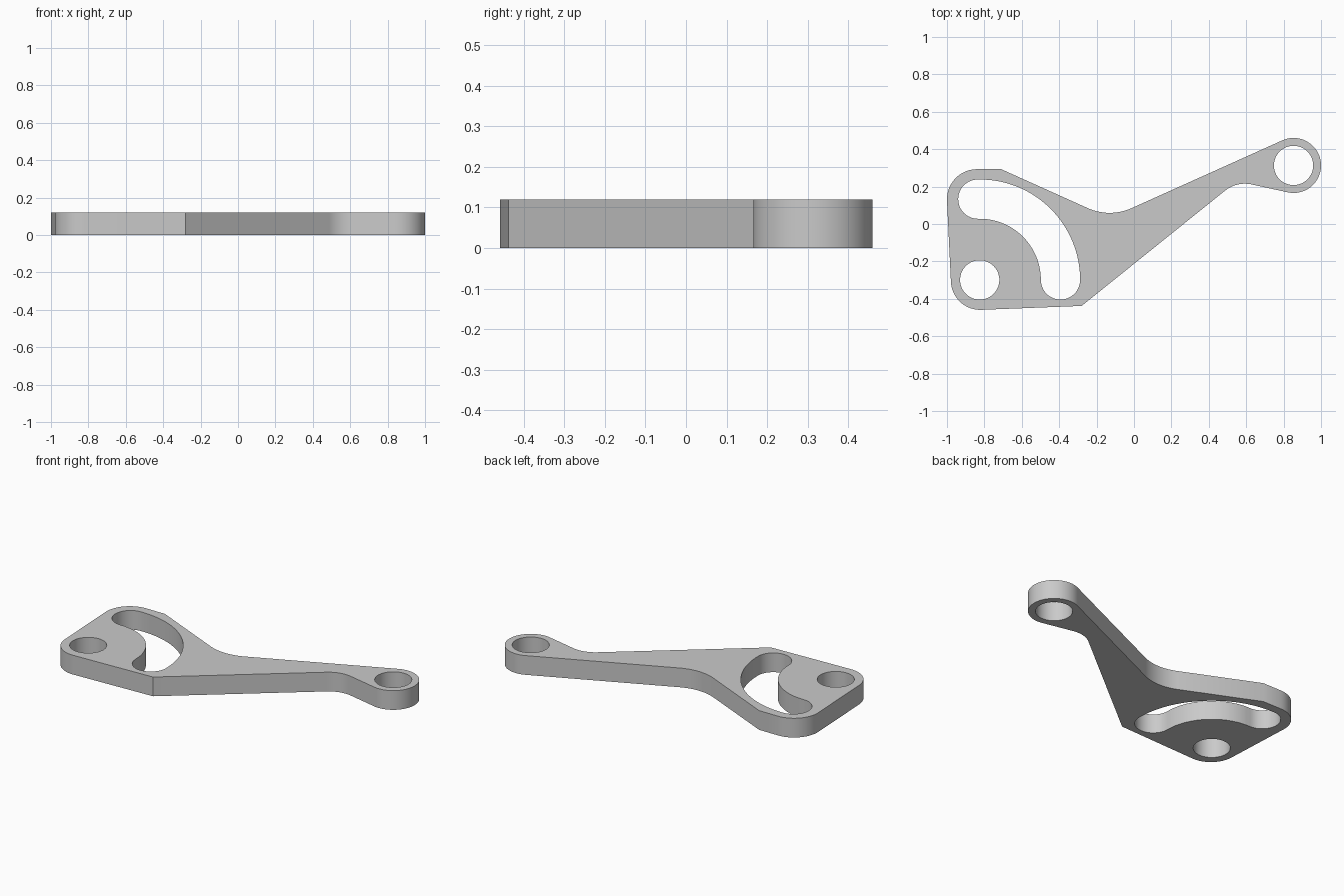
import bpy
from math import cos, sin, radians, tan, atan2, pi
from mathutils import Vector

THICKNESS = 0.12
PIVOT = (-0.825, -0.299)
EYE = (0.853, 0.313)

cube = bpy.data.objects.get("Cube")
if cube:
    bpy.data.objects.remove(cube, do_unlink=True)


def arc(centre, radius, start, end, steps=24):
    """Points along an arc, angles in degrees."""
    angles = [radians(start + (end - start) * i / steps) for i in range(steps + 1)]
    return [(centre[0] + radius * cos(a), centre[1] + radius * sin(a)) for a in angles]


def fillet(before, corner, after, radius, steps=14):
    """Tangent arc that rounds a corner between two straight edges."""
    c = Vector(corner)
    u = (Vector(before) - c).normalized()
    v = (Vector(after) - c).normalized()
    half = u.angle(v) / 2
    centre = c + (u + v).normalized() * radius / sin(half)
    first = c + u * radius / tan(half) - centre
    last = c + v * radius / tan(half) - centre
    a = atan2(first.y, first.x)
    sweep = (atan2(last.y, last.x) - a + pi) % (2 * pi) - pi
    return [(centre.x + radius * cos(a + sweep * i / steps),
             centre.y + radius * sin(a + sweep * i / steps)) for i in range(steps + 1)]


def circle(centre, radius):
    return arc(centre, radius, 0, 360, 64)[:-1]


# Outer profile, counter-clockwise from the pivot corner
pivot_corner = arc((-0.822, -0.302), 0.157, 183, 272)
heel = (-0.28, -0.438)
eye_rim = arc(EYE, 0.147, -102, 114.3, 48)
shoulder = (-0.71, 0.293)
slot_corner = arc((-0.839, 0.132), 0.161, 90, 183)
outline = (pivot_corner + [heel]
           + fillet(heel, (0.55, 0.229), eye_rim[0], 0.17)
           + eye_rim
           + fillet(eye_rim[-1], (-0.13, 0.032), shoulder, 0.285)
           + [shoulder] + slot_corner)

# Curved slot, concentric with the pivot hole
R, W = 0.432, 0.105
slot_ends = [(PIVOT[0] + R, PIVOT[1]), (PIVOT[0] - 0.01, PIVOT[1] + R)]
slot = (arc(PIVOT, R + W, 0, 90, 32)
        + arc(slot_ends[1], W, 90, 270)
        + arc(PIVOT, R - W, 90, 0, 32)[1:]
        + arc(slot_ends[0], W, 180, 360)[1:-1])

# Flat filled curve, extruded to the plate thickness
curve = bpy.data.curves.new("bracket_profile", "CURVE")
curve.dimensions = "2D"
curve.fill_mode = "BOTH"
curve.extrude = THICKNESS / 2
for loop in (outline, slot, circle(PIVOT, 0.105), circle(EYE, 0.105)):
    spline = curve.splines.new("POLY")
    spline.points.add(len(loop) - 1)
    for point, (x, y) in zip(spline.points, loop):
        point.co = (x, y, 0, 1)
    spline.use_cyclic_u = True
bracket = bpy.data.objects.new("slotted_lever_plate", curve)
bracket.location.z = THICKNESS / 2
bpy.context.collection.objects.link(bracket)

for obj in bpy.context.selected_objects:
    obj.select_set(False)
bracket.select_set(True)
bpy.context.view_layer.objects.active = bracket
bpy.ops.object.convert(target="MESH")
bracket = bpy.context.object

# Weld caps to walls and smooth only the curved walls
bpy.ops.object.mode_set(mode="EDIT")
bpy.ops.mesh.select_all(action="SELECT")
bpy.ops.mesh.remove_doubles(threshold=0.0001)
bpy.ops.mesh.normals_make_consistent(inside=False)
bpy.ops.object.mode_set(mode="OBJECT")
bpy.ops.object.shade_smooth_by_angle(angle=radians(30))

# Plain grey metal
grey = bpy.data.materials.new("plain_grey")
grey.use_nodes = True
colour = (0.59, 0.59, 0.59, 1)
grey.diffuse_color = colour
grey.node_tree.nodes["Principled BSDF"].inputs["Base Color"].default_value = colour
bracket.data.materials.clear()
bracket.data.materials.append(grey)
